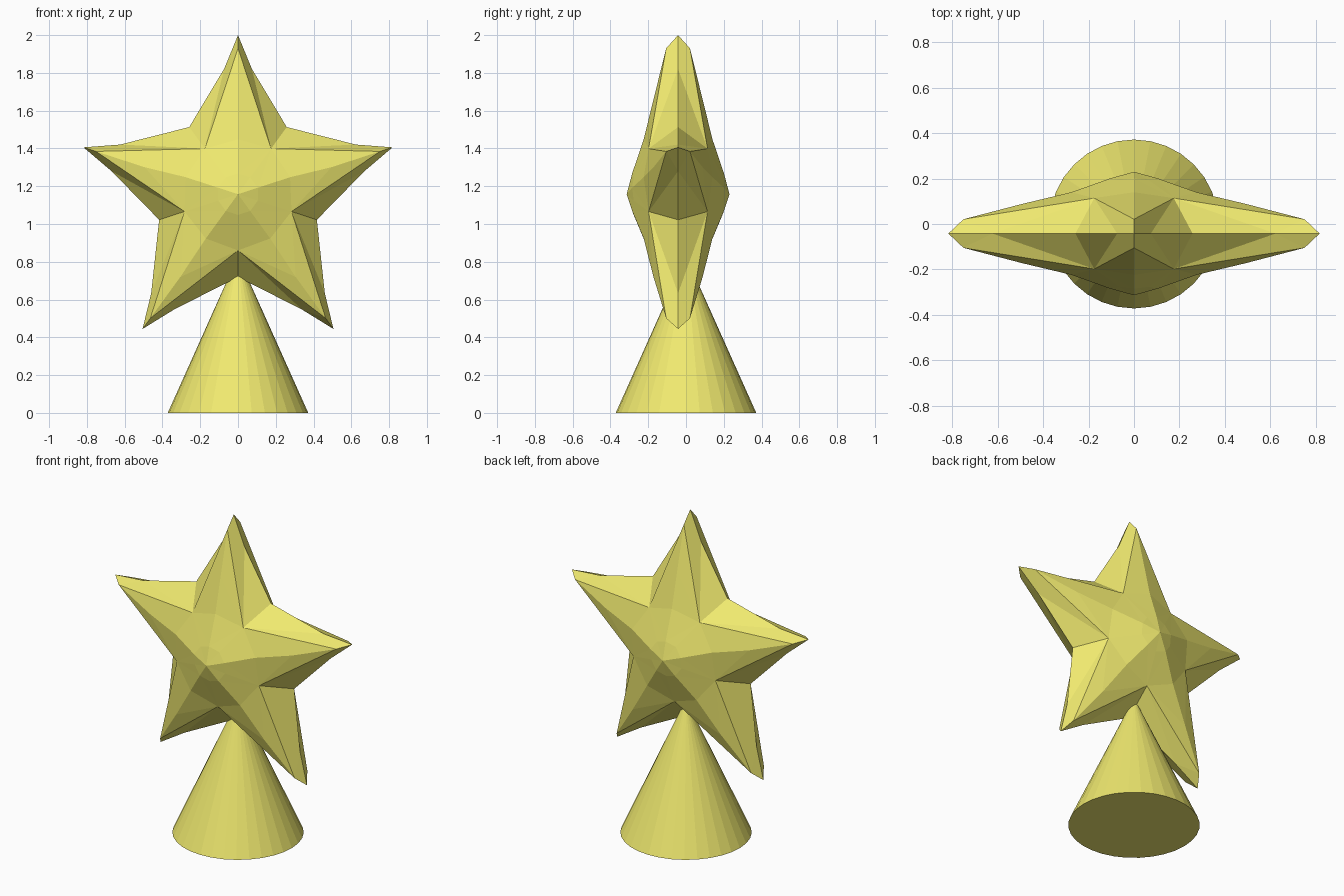
import bpy, bmesh
from math import sin, cos, pi, radians
from mathutils import Vector

if "Cube" in bpy.data.objects:
    bpy.data.objects.remove(bpy.data.objects["Cube"])

yellow = bpy.data.materials.new("yellow")
yellow.diffuse_color = (0.87, 0.82, 0.16, 1)
yellow.use_nodes = True
yellow.node_tree.nodes["Principled BSDF"].inputs["Base Color"].default_value = yellow.diffuse_color

STAR_Y = -0.042
CORE_Z, ARM_Z = 1.158, 1.14


def make_object(name, bm):
    bmesh.ops.remove_doubles(bm, verts=bm.verts, dist=0.0005)
    bmesh.ops.recalc_face_normals(bm, faces=bm.faces)
    mesh = bpy.data.meshes.new(name)
    bm.to_mesh(mesh)
    bm.free()
    mesh.materials.append(yellow)
    obj = bpy.data.objects.new(name, mesh)
    bpy.context.collection.objects.link(obj)
    return obj


def polar(r, angle, y, lateral=0.0, z=CORE_Z):
    # angle is measured clockwise from straight up; lateral is sideways offset
    return Vector((r * sin(angle) + lateral * cos(angle), STAR_Y + y,
                   z + r * cos(angle) - lateral * sin(angle)))


# Faceted five-pointed star: each arm is four mirrored quarters
bm = bmesh.new()
for k in range(5):
    arm = k * 2 * pi / 5
    for side in (-1, 1):
        valley = arm + side * radians(36)
        for face in (-1, 1):
            centre = polar(0, 0, face * 0.272)
            ring_arm = polar(0.11, arm, face * 0.243)
            ring_valley = polar(0.11, valley, face * 0.235)
            notch = polar(0.298, valley, face * 0.156)
            notch_mid = polar(0.439, valley, 0)
            ridge_in = polar(0.29, arm, face * 0.182)
            ridge_mid = polar(0.52, arm, face * 0.13, z=ARM_Z)
            ridge_out = polar(0.79, arm, face * 0.063, z=ARM_Z)
            tip = polar(0.86, arm, 0, z=ARM_Z)
            edge_mid = polar(0.68, arm, 0, side * 0.074, z=ARM_Z)
            for pts in ((centre, ring_arm, ring_valley),
                        (ring_arm, notch, ring_valley),
                        (ring_arm, ridge_in, notch),
                        (ridge_in, ridge_mid, notch),
                        (ridge_mid, ridge_out, notch),
                        (notch, ridge_out, edge_mid),
                        (notch, edge_mid, notch_mid),
                        (ridge_out, tip, edge_mid)):
                bm.faces.new([bm.verts.new(p) for p in pts])
make_object("star", bm)

# Cone stand, its point buried in the star
bm = bmesh.new()
height = 0.83
bmesh.ops.create_cone(bm, cap_ends=True, segments=32, radius1=0.372, radius2=0, depth=height)
bmesh.ops.translate(bm, verts=bm.verts, vec=(0, 0, height / 2))
make_object("cone_stand", bm)
